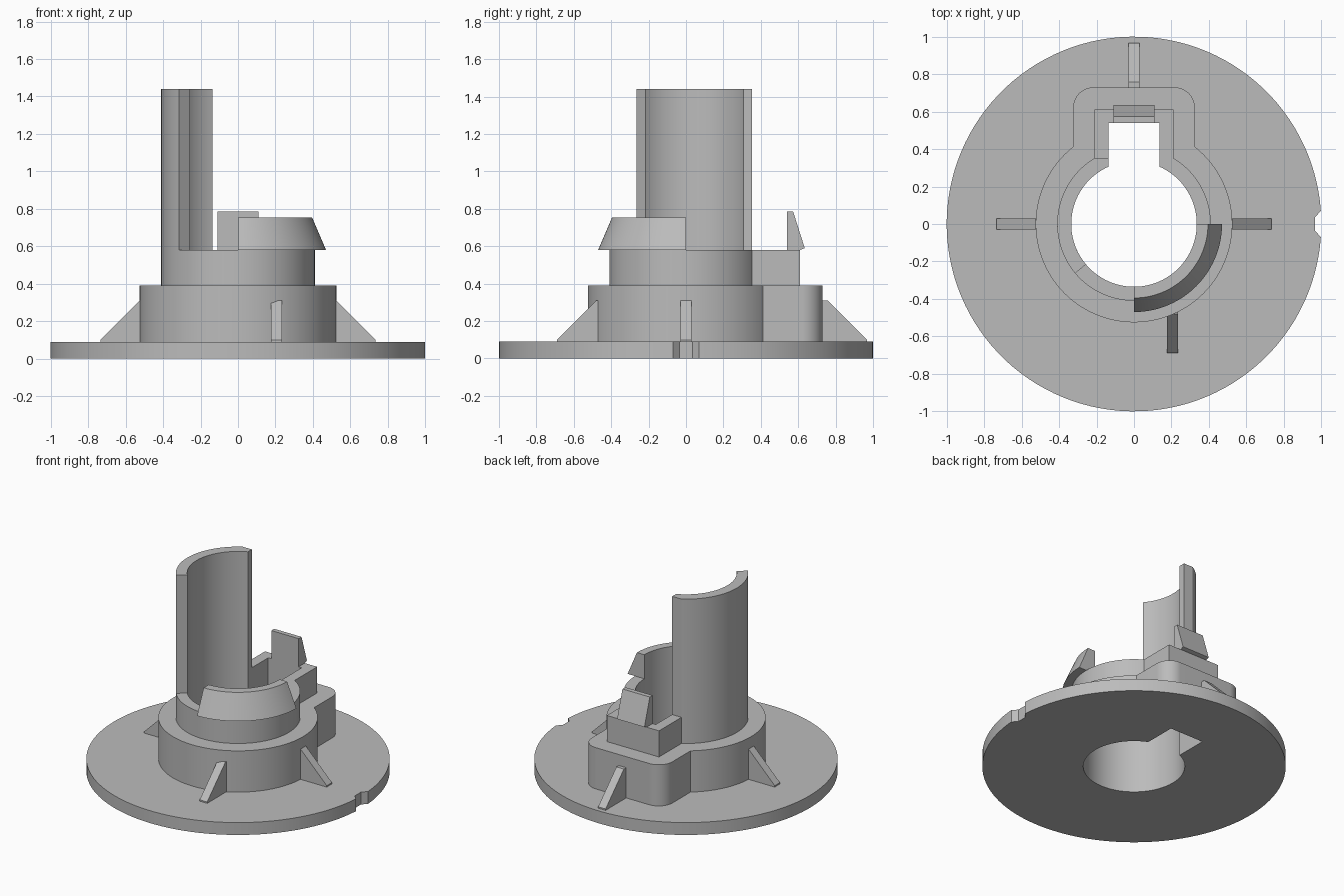
import bpy
import bmesh
from math import acos, cos, sin, radians, degrees, hypot
from mathutils import Matrix

cube = bpy.data.objects.get("Cube")
if cube:
    bpy.data.objects.remove(cube, do_unlink=True)

GREY = (0.5, 0.5, 0.5, 1)
grey = bpy.data.materials.new("plain grey")
grey.use_nodes = True
grey.diffuse_color = GREY
grey.node_tree.nodes["Principled BSDF"].inputs["Base Color"].default_value = GREY


def arc(r, start, end, cx=0, cy=0):
    """Points along an arc, angles in degrees."""
    n = max(6, int(abs(end - start) / 3))
    angles = [radians(start + (end - start) * i / n) for i in range(n + 1)]
    return [(cx + r * cos(a), cy + r * sin(a)) for a in angles]


def keyhole(r, half, back, fillet=0):
    """Circle joined to a rectangular lobe that points to the back."""
    a = degrees(acos(half / r))
    pts = arc(r, 180 - a, 360 + a)
    if fillet:
        x, y = half - fillet, back - fillet
        return pts + arc(fillet, 0, 90, x, y) + arc(fillet, 90, 180, -x, y)
    return pts + [(half, back), (-half, back)]


def extrude(name, loops, low, high, matrix=Matrix(), taper=None):
    """Fill an outline, with optional holes, and extrude it into a solid."""
    bm = bmesh.new()
    edges = []
    for loop in loops:
        vs = [bm.verts.new((x, y, low)) for x, y in loop]
        edges += [bm.edges.new((v, vs[i - 1])) for i, v in enumerate(vs)]
    bmesh.ops.triangle_fill(bm, edges=edges, use_beauty=True)
    grown = bmesh.ops.extrude_face_region(bm, geom=bm.faces[:], use_keep_orig=True)
    for v in grown["geom"]:
        if isinstance(v, bmesh.types.BMVert):
            v.co.z = high
            r = hypot(v.co.x, v.co.y)
            if taper and r > taper:
                v.co.x *= taper / r
                v.co.y *= taper / r
    bmesh.ops.recalc_face_normals(bm, faces=bm.faces[:])
    bm.transform(matrix)
    mesh = bpy.data.meshes.new(name)
    bm.to_mesh(mesh)
    bm.free()
    mesh.materials.append(grey)
    obj = bpy.data.objects.new(name, mesh)
    bpy.context.collection.objects.link(obj)
    bpy.ops.object.select_all(action='DESELECT')
    obj.select_set(True)
    bpy.context.view_layer.objects.active = obj
    bpy.ops.object.shade_smooth_by_angle(angle=radians(30))
    return obj


def upright(angle, x=0):
    """Stand a side profile up so that it points outward at an angle."""
    return (Matrix.Translation((x, 0, 0)) @ Matrix.Rotation(radians(angle), 4, 'Z')
            @ Matrix.Rotation(radians(90), 4, 'X'))


BORE, NECK, BASE_TOP, COLLAR_TOP, NECK_TOP = 0.335, 0.41, 0.09, 0.39, 0.58
bore = keyhole(BORE, 0.135, 0.54)

# Flange with a small edge notch, then the two stepped collars
flange = arc(1, 4, 356) + [(0.965, -0.035), (0.965, 0.035)]
extrude("base_flange", [flange, bore], 0, BASE_TOP)
extrude("lower_collar", [keyhole(0.525, 0.325, 0.73, 0.11), bore], BASE_TOP, COLLAR_TOP)
extrude("upper_collar", [keyhole(NECK, 0.21, 0.61), bore], COLLAR_TOP, NECK_TOP)

# Tall curved wall beside the keyway
wall = arc(NECK, 220, 120.8) + [(-0.135, 0.352)] + arc(BORE, 113.8, 220)
extrude("tall_wall", [wall], NECK_TOP, 1.44)

# Tapered quarter-ring catch at the front left
catch = arc(0.47, -90, 0) + arc(BORE, 0, -90)
extrude("front_catch", [catch], NECK_TOP, 0.755, taper=0.395)

# Wedge catch behind the keyway
wedge = [(0.54, 0.58), (0.61, 0.58), (0.635, 0.59), (0.573, 0.785), (0.54, 0.785)]
extrude("back_catch", [wedge], -0.11, 0.11, upright(90))

# Sloping support ribs: name, direction, start, end, sideways shift
for name, angle, start, end, shift in (
        ("left_rib", 0, 0.5, 0.735, 0),
        ("back_rib", 90, 0.71, 0.967, 0),
        ("right_rib", 180, 0.5, 0.735, 0),
        ("front_rib", 270, 0.45, 0.69, 0.205)):
    rib = [(start, BASE_TOP), (end, BASE_TOP), (end, 0.1), (end - 0.21, 0.31), (start, 0.31)]
    extrude(name, [rib], -0.03, 0.03, upright(angle, shift))
